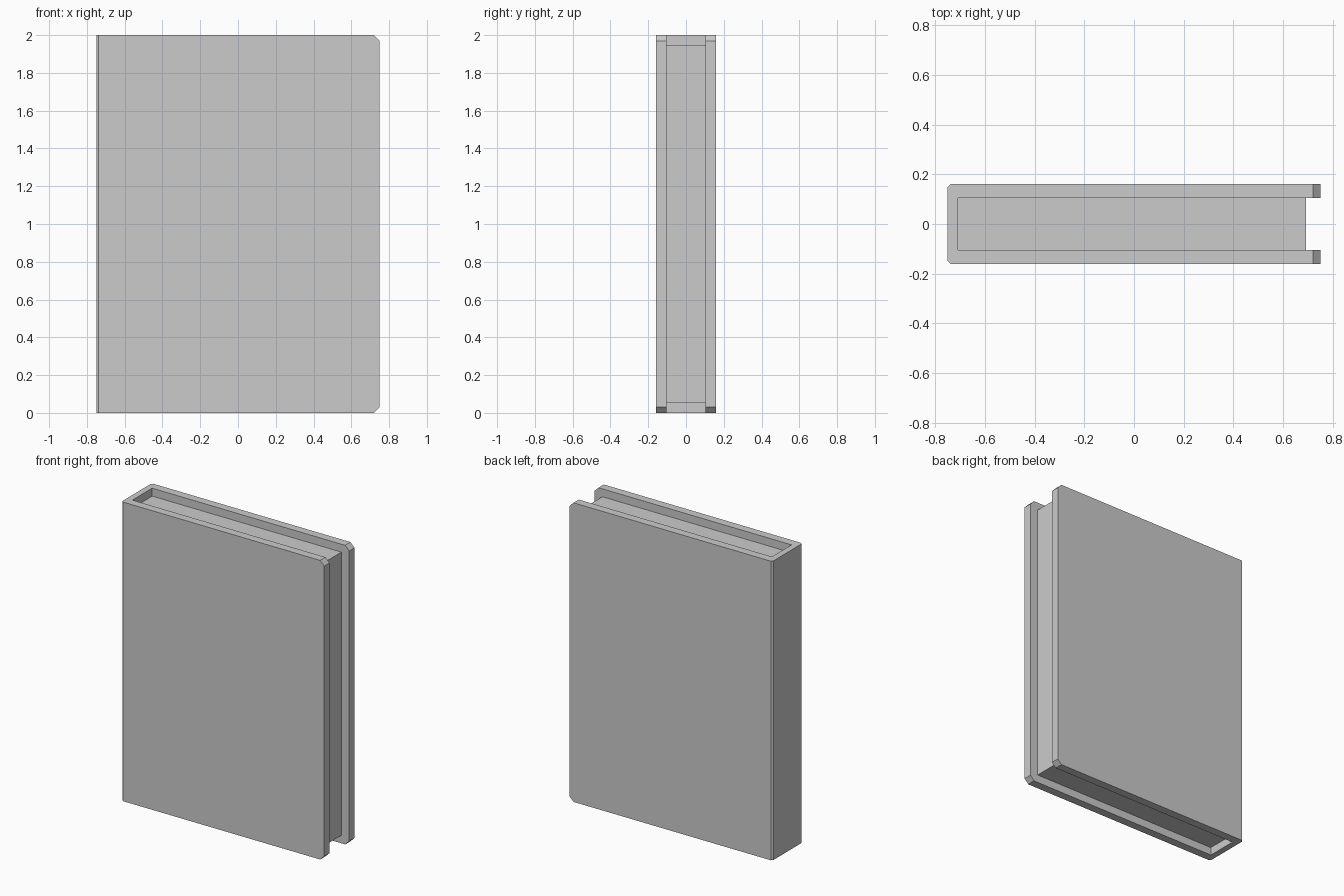
import bpy, bmesh

if "Cube" in bpy.data.objects:
    bpy.data.objects.remove(bpy.data.objects["Cube"])

W, T, H = 0.75, 0.16, 2.0          # half width, half thickness, height
INNER_X, INNER_Y = -0.708, 0.104   # inside of the spine and covers


def extrude_profile(name, pts, z0, z1, cut_corners=False):
    bm = bmesh.new()
    face = bm.faces.new([bm.verts.new((x, y, z0)) for x, y in pts])
    top = bmesh.ops.extrude_face_region(bm, geom=[face])["geom"]
    for v in top:
        if isinstance(v, bmesh.types.BMVert):
            v.co.z = z1
    bmesh.ops.recalc_face_normals(bm, faces=bm.faces[:])
    if cut_corners:
        # Clip the fore-edge corners of both boards
        edges = [e for e in bm.edges
                 if all(v.co.x > W - 0.001 for v in e.verts)
                 and abs(e.verts[0].co.z - e.verts[1].co.z) < 0.001]
        bmesh.ops.bevel(bm, geom=edges, offset=0.03, offset_type='OFFSET',
                        segments=1, affect='EDGES')
        bmesh.ops.recalc_face_normals(bm, faces=bm.faces[:])
    mesh = bpy.data.meshes.new(name)
    bm.to_mesh(mesh)
    bm.free()
    obj = bpy.data.objects.new(name, mesh)
    bpy.context.collection.objects.link(obj)
    return obj


# Cover: U-shaped section with chamfered spine edges
c = 0.011
half = [(-W, T - c), (-W + c, T), (W, T), (W, INNER_Y), (INNER_X, INNER_Y)]
cover = half + [(x, -y) for x, y in reversed(half)]
extrude_profile("book_cover", cover, 0, H, cut_corners=True)

# Page block, set back from the cover edges
pages = [(INNER_X, -INNER_Y), (0.692, -INNER_Y),
         (0.692, INNER_Y), (INNER_X, INNER_Y)]
extrude_profile("page_block", pages, 0.053, H - 0.053)
